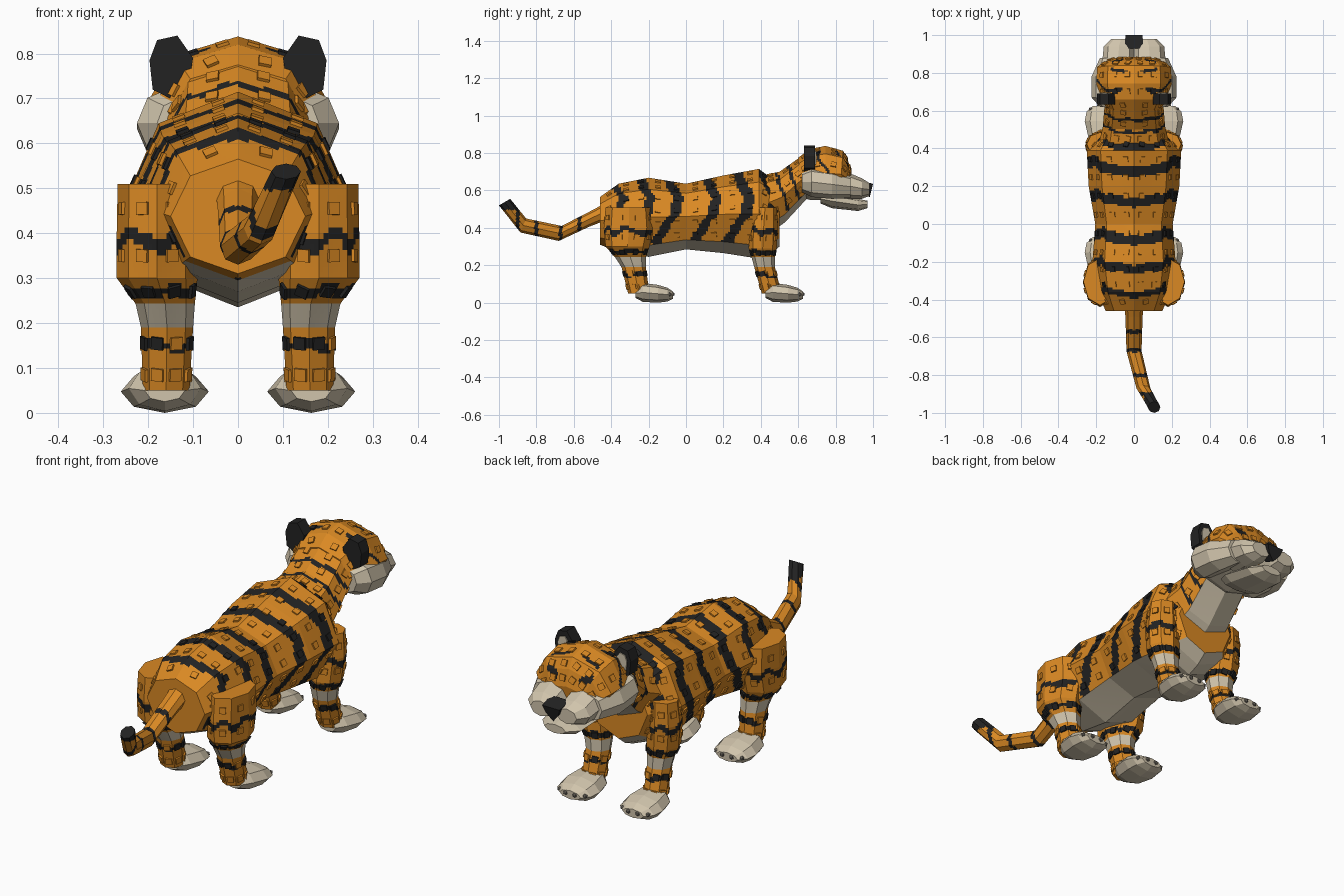
import bpy, bmesh, math
from mathutils import Vector, Matrix

if "Cube" in bpy.data.objects:
    bpy.data.objects.remove(bpy.data.objects["Cube"])

ORANGE, BLACK, CREAM, GREY = range(4)
MATS = []
for name, col in [("orange fur", (0.70, 0.25, 0.017)), ("black fur", (0.016, 0.016, 0.016)),
                  ("cream fur", (0.63, 0.55, 0.41)), ("claw grey", (0.20, 0.18, 0.15))]:
    m = bpy.data.materials.new(name)
    m.diffuse_color = (*col, 1)
    m.use_nodes = True
    m.node_tree.nodes["Principled BSDF"].inputs["Base Color"].default_value = m.diffuse_color
    MATS.append(m)


def finish(name, bm):
    bmesh.ops.recalc_face_normals(bm, faces=bm.faces)
    me = bpy.data.meshes.new(name)
    bm.to_mesh(me)
    bm.free()
    for m in MATS:
        me.materials.append(m)
    ob = bpy.data.objects.new(name, me)
    bpy.context.collection.objects.link(ob)
    return ob


def tuft(bm, p, nrm, along, mat, size=0.028):
    """Small raised square of fur lying on the surface."""
    z = nrm.normalized()
    x = (along - along.dot(z) * z).normalized()
    rot = Matrix((x, z.cross(x), z)).transposed().to_4x4()
    mtx = Matrix.Translation(p) @ rot @ Matrix.Diagonal((size, size, 0.014, 1))
    for v in bmesh.ops.create_cube(bm, size=1, matrix=mtx)["verts"]:
        for f in v.link_faces:
            f.material_index = mat


def loft(name, sections, rule=None, mat=ORANGE, n=8, step=0.012, tufts=0):
    """Skin n-sided rings. Section: centre x, top (y, z), bottom (y, z), half width.
    With a rule(point, column) the facets are cut finely and coloured by it."""
    rings = []
    for x, ty, tz, by, bz, hw in sections:
        mid, half = Vector((x, (ty + by) / 2, (tz + bz) / 2)), Vector((0, (ty - by) / 2, (tz - bz) / 2))
        rings.append([mid + half * math.cos(k * math.tau / n) + Vector((hw * math.sin(k * math.tau / n), 0, 0))
                      for k in range(n)])
    girth = max((r[0] - r[1]).length for r in rings)
    cols = max(1, round(girth / step)) if rule else 1
    bm = bmesh.new()
    rows = []
    for s, (a, b) in enumerate(zip(rings, rings[1:])):
        cuts = max(1, round((sum(a, Vector()) - sum(b, Vector())).length / n / step)) if rule else 1
        last = s == len(rings) - 2
        for i in range(cuts + (1 if last else 0)):
            row = []
            for k in range(n):
                p, q = a[k].lerp(b[k], i / cuts), a[(k + 1) % n].lerp(b[(k + 1) % n], i / cuts)
                row += [bm.verts.new(p.lerp(q, j / cols)) for j in range(cols)]
            rows.append(row)
    c = n * cols
    for r0, r1 in zip(rows, rows[1:]):
        for j in range(c):
            f = bm.faces.new((r0[j], r0[(j + 1) % c], r1[(j + 1) % c], r1[j]))
            f.material_index = rule(f.calc_center_median(), j // cols) if rule else mat
    for r in (rows[0], rows[-1]):
        f = bm.faces.new(r)
        f.material_index = rule(f.calc_center_median(), 0) if rule else mat
    # Raised tufts spaced over the orange facets
    if tufts:
        for a, b in zip(rings, rings[1:]):
            for k in range(n):
                p, q, r, t = a[k], a[(k + 1) % n], b[(k + 1) % n], b[k]
                nu = int((q - p).length / tufts + 0.5)
                nv = int((t - p).length / tufts + 0.5)
                nrm = (r - p).cross(t - q)
                for i in range(nu):
                    for j in range(nv):
                        u, v = (i + 0.5) / nu, (j + 0.5) / nv
                        c0 = p.lerp(q, u).lerp(t.lerp(r, u), v)
                        m = rule(c0, k)
                        if m != CREAM:
                            tuft(bm, c0, nrm, t - p, m)
    return finish(name, bm)


# Body: octagonal trunk with curved stripes and a cream belly
STRIPES = [(-0.40, 0.021), (-0.25, 0.026), (-0.10, 0.028), (0.105, 0.028), (0.28, 0.030), (0.415, 0.021)]


def body_rule(p, k):
    if k in (3, 4) and p.y > -0.42:
        return CREAM
    drop = 0.66 - p.z
    bend = 0.055 * math.sin(math.pi * max(drop, 0) / 0.24) + 0.006 * math.sin(p.z * 70)
    if p.y < -0.44:
        return ORANGE
    return BLACK if any(abs(p.y - y - bend) < w for y, w in STRIPES) else ORANGE


loft("body", [(0, y, t, y, b, w) for y, t, b, w in [
    (-0.46, 0.565, 0.31, 0.15), (-0.36, 0.636, 0.27, 0.195), (-0.20, 0.668, 0.245, 0.22),
    (0.0, 0.636, 0.285, 0.205), (0.20, 0.68, 0.265, 0.24), (0.39, 0.715, 0.235, 0.25),
    (0.45, 0.67, 0.26, 0.205), (0.50, 0.60, 0.30, 0.15)]], body_rule, tufts=0.085)


# Neck
def neck_rule(p, k):
    if k in (3, 4):
        return CREAM
    s = p.y + 0.35 * (p.z - 0.7)
    return BLACK if any(abs(s - c + 0.006 * math.sin(p.x * 60)) < 0.009 for c in (0.48, 0.56)) else ORANGE


loft("neck", [(0, 0.40, 0.68, 0.46, 0.38, 0.185), (0, 0.50, 0.70, 0.53, 0.43, 0.165),
              (0, 0.62, 0.785, 0.65, 0.56, 0.155)], neck_rule, tufts=0.085)


# Head: eyes and brow marks are cut into the skull facets
def head_rule(p, k):
    ax = abs(p.x)
    if k in (3, 4):
        return CREAM
    if p.y > 0.835:
        eye = ((ax - 0.085) / 0.034) ** 2 + ((p.z - 0.735 - 0.3 * (ax - 0.085)) / 0.02) ** 2
        if eye < 1:
            return BLACK
    if 0.03 < ax < 0.12 and abs(p.y - 0.80 - 0.15 * ax) < 0.009:
        return BLACK
    if ax > 0.06 and abs(p.y - 0.735 - 0.03 * math.sin(p.z * 30)) < 0.009:
        return BLACK
    return ORANGE


loft("head", [(0, y, t, y2, b, w) for y, t, y2, b, w in [
    (0.60, 0.775, 0.62, 0.56, 0.15), (0.66, 0.82, 0.66, 0.55, 0.185), (0.745, 0.838, 0.745, 0.55, 0.20),
    (0.84, 0.812, 0.82, 0.56, 0.195), (0.865, 0.765, 0.85, 0.57, 0.165), (0.885, 0.69, 0.87, 0.58, 0.12)]],
     head_rule, step=0.008, tufts=0.08)

# Lower jaw
loft("lower_jaw", [(0, y, t, y, b, w) for y, t, b, w in [
    (0.72, 0.58, 0.53, 0.09), (0.78, 0.58, 0.505, 0.115), (0.92, 0.555, 0.49, 0.10), (0.97, 0.545, 0.505, 0.055)]],
     mat=CREAM)

# Nose: wedge narrowing downward
bm = bmesh.new()
pts = [(-0.05, 0.635), (0.05, 0.635), (0.035, 0.60), (0, 0.565), (-0.035, 0.60)]
back = [bm.verts.new((x, 0.93, z + 0.02)) for x, z in pts]
front = [bm.verts.new((x * 0.9, 1.0 - 0.25 * (0.635 - z), z)) for x, z in pts]
bm.faces.new(back)
bm.faces.new(front)
for i in range(5):
    bm.faces.new((back[i], back[(i + 1) % 5], front[(i + 1) % 5], front[i]))
for f in bm.faces:
    f.material_index = BLACK
finish("nose", bm)


# Leg colours: cream ankle band, black rings above and below it
def leg_rule(p, k):
    wave = 0.006 * math.sin(p.x * 55 + p.y * 40)
    if 0.19 < p.z < 0.243:
        return CREAM
    if abs(p.z - 0.27 - wave) < 0.012 or abs(p.z - 0.148 - wave) < 0.009:
        return BLACK
    if abs(p.z - 0.385 - 3 * wave) < 0.015:
        return BLACK
    return ORANGE


REAR = [(0.51, -0.18, -0.43, 0.18, 0.088), (0.40, -0.17, -0.44, 0.18, 0.09), (0.30, -0.195, -0.43, 0.18, 0.09),
        (0.243, -0.215, -0.38, 0.162, 0.066), (0.19, -0.215, -0.345, 0.158, 0.058), (0.05, -0.195, -0.31, 0.16, 0.052)]
FRONT = [(0.51, 0.485, 0.36, 0.18, 0.07), (0.40, 0.49, 0.34, 0.18, 0.08), (0.29, 0.485, 0.335, 0.172, 0.076),
         (0.243, 0.475, 0.35, 0.162, 0.064), (0.19, 0.475, 0.365, 0.158, 0.056), (0.05, 0.51, 0.405, 0.16, 0.052)]

for side, s in (("right", 1), ("left", -1)):
    # Legs, paws and claws
    for label, legs, heel in (("rear", REAR, -0.27), ("front", FRONT, 0.425)):
        loft(f"{label}_leg_{side}", [(s * x, yf, z, yb, z, w) for z, yf, yb, x, w in legs], leg_rule, tufts=0.075)
        loft(f"{label}_paw_{side}", [(s * 0.163, heel + y, t, heel + y, b, w) for y, t, b, w in [
            (0, 0.075, 0.025, 0.045), (0.04, 0.105, 0.004, 0.08), (0.12, 0.095, 0.0, 0.098),
            (0.17, 0.08, 0.006, 0.088), (0.20, 0.06, 0.02, 0.055)]], mat=CREAM)
        bm = bmesh.new()
        for x, y in ((-0.066, 0.183), (-0.024, 0.2), (0.024, 0.2), (0.066, 0.183)):
            bmesh.ops.create_icosphere(bm, subdivisions=1, radius=0.011,
                                       matrix=Matrix.Translation((s * 0.163 + x, heel + y, 0.045)))
        for f in bm.faces:
            f.material_index = GREY
        finish(f"{label}_claws_{side}", bm)

    # Cheek and muzzle lobe
    loft(f"cheek_{side}", [(s * x, y, t, y, b, w) for x, y, t, b, w in [
        (0.13, 0.62, 0.70, 0.59, 0.05), (0.145, 0.67, 0.725, 0.565, 0.08), (0.145, 0.78, 0.71, 0.555, 0.08),
        (0.12, 0.88, 0.68, 0.56, 0.06)]], mat=CREAM)
    loft(f"muzzle_{side}", [(s * x, y, t, y, b, w) for x, y, t, b, w in [
        (0.075, 0.80, 0.70, 0.56, 0.075), (0.082, 0.88, 0.69, 0.555, 0.084), (0.08, 0.94, 0.665, 0.555, 0.08),
        (0.068, 0.98, 0.64, 0.57, 0.052)]], mat=CREAM)

    # Ear: upright faceted disc with a cream inner plate
    ear = [(0.10, 0.79), (0.135, 0.84), (0.18, 0.83), (0.197, 0.785), (0.19, 0.72), (0.15, 0.70), (0.11, 0.73)]
    bm = bmesh.new()
    for y0, y1, k, m in ((0.632, 0.69, 1.0, BLACK), (0.689, 0.695, 0.6, CREAM)):
        rows = [[bm.verts.new((s * (0.152 + (x - 0.152) * k), y, 0.775 + (z - 0.775) * k)) for x, z in ear]
                for y in (y0, y1)]
        faces = [bm.faces.new(r) for r in rows]
        faces += [bm.faces.new((rows[0][i], rows[0][i - 1], rows[1][i - 1], rows[1][i])) for i in range(len(ear))]
        for f in faces:
            f.material_index = m
    finish(f"ear_{side}", bm)


# Tail: curled path with thin rings and a black tip
def tail_rule(p, k):
    if p.z > 0.495 and p.y < -0.8:
        return BLACK
    return BLACK if any(abs(p.y - c) < 0.01 for c in (-0.57, -0.67, -0.80, -0.90)) else ORANGE


loft("tail", [(0, -0.41, 0.545, -0.43, 0.44, 0.05), (0, -0.49, 0.50, -0.52, 0.405, 0.045),
              (0, -0.665, 0.41, -0.68, 0.33, 0.04), (0.05, -0.855, 0.45, -0.885, 0.375, 0.037),
              (0.107, -0.94, 0.555, -1.0, 0.52, 0.033)], tail_rule, step=0.01)
